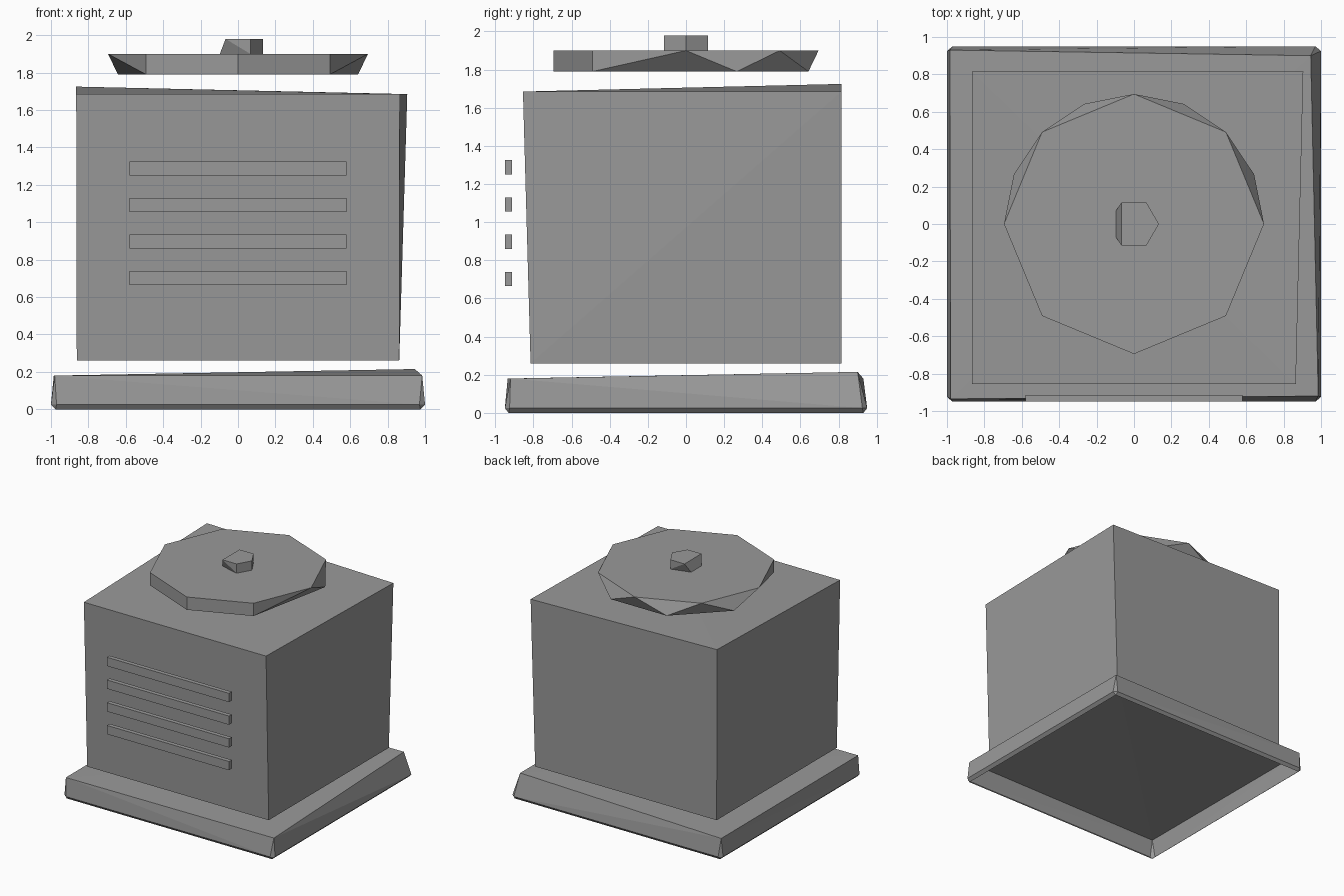
import bpy, bmesh
from math import cos, sin, radians

if "Cube" in bpy.data.objects:
    bpy.data.objects.remove(bpy.data.objects["Cube"])

GREY = (0.32, 0.32, 0.32, 1)
mat = bpy.data.materials.new("plain_grey")
mat.use_nodes = True
mat.diffuse_color = GREY
mat.node_tree.nodes["Principled BSDF"].inputs["Base Color"].default_value = GREY


def solid(name, points, open_bottom=False):
    """Flat-faced convex part wrapped around its corner points."""
    bm = bmesh.new()
    for p in points:
        bm.verts.new(p)
    bmesh.ops.convex_hull(bm, input=bm.verts[:])
    bmesh.ops.dissolve_limit(bm, angle_limit=radians(0.4),
                             verts=bm.verts[:], edges=bm.edges[:])
    bmesh.ops.recalc_face_normals(bm, faces=bm.faces[:])
    if open_bottom:
        under = [f for f in bm.faces if f.normal.z < -0.99]
        bmesh.ops.delete(bm, geom=under, context='FACES')
    mesh = bpy.data.meshes.new(name)
    bm.to_mesh(mesh)
    bm.free()
    mesh.materials.append(mat)
    obj = bpy.data.objects.new(name, mesh)
    bpy.context.collection.objects.link(obj)
    return obj


def rect(x, y, z):
    return [(sx * x, sy * y, z) for sx in (-1, 1) for sy in (-1, 1)]


def ring(radius, angles, z):
    return [(radius * cos(radians(a)), radius * sin(radians(a)), z) for a in angles]


# Hollow plinth: uneven top, clipped rim corners, narrow lower bevel
plinth_top = [(-0.98, -0.935, 0.18), (0.985, -0.92, 0.18),
              (0.945, 0.9, 0.215), (-0.985, 0.93, 0.18)]
rim = rect(1.0, 0.925, 0.025) + rect(0.97, 0.95, 0.025)
solid("plinth", plinth_top + rim + rect(0.975, 0.93, 0), open_bottom=True)

# Main body, slightly flared toward the top
body_top = [(-0.865, -0.855, 1.685), (0.865, -0.855, 1.685),
            (0.905, 0.815, 1.685), (-0.865, 0.815, 1.725)]
solid("body", body_top + rect(0.862, 0.815, 0.26))

# Four front slats
for i in range(4):
    z = 0.665 + 0.195 * i
    solid(f"front_slat_{i + 1}", [(x, y, z + h) for x in (-0.58, 0.58)
                                  for y in (-0.95, -0.913) for h in (0, 0.075)])

# Lid: octagonal top, with a faceted underside at the back
lid_top = ring(0.695, range(0, 360, 45), 1.9)
lid_under = ring(0.695, (22.5, 67.5, 112.5, 157.5, 225, 270, 315), 1.79)
solid("lid", lid_top + lid_under)

# Knob: hexagonal with one corner cut away
knob = [p for z in (1.9, 1.98) for p in ring(0.133, (-60, 0, 60), z)]
knob += ring(0.133, (120, 240), 1.98) + [(-0.097, y, 1.9) for y in (-0.07, 0.07)]
solid("knob", knob)
